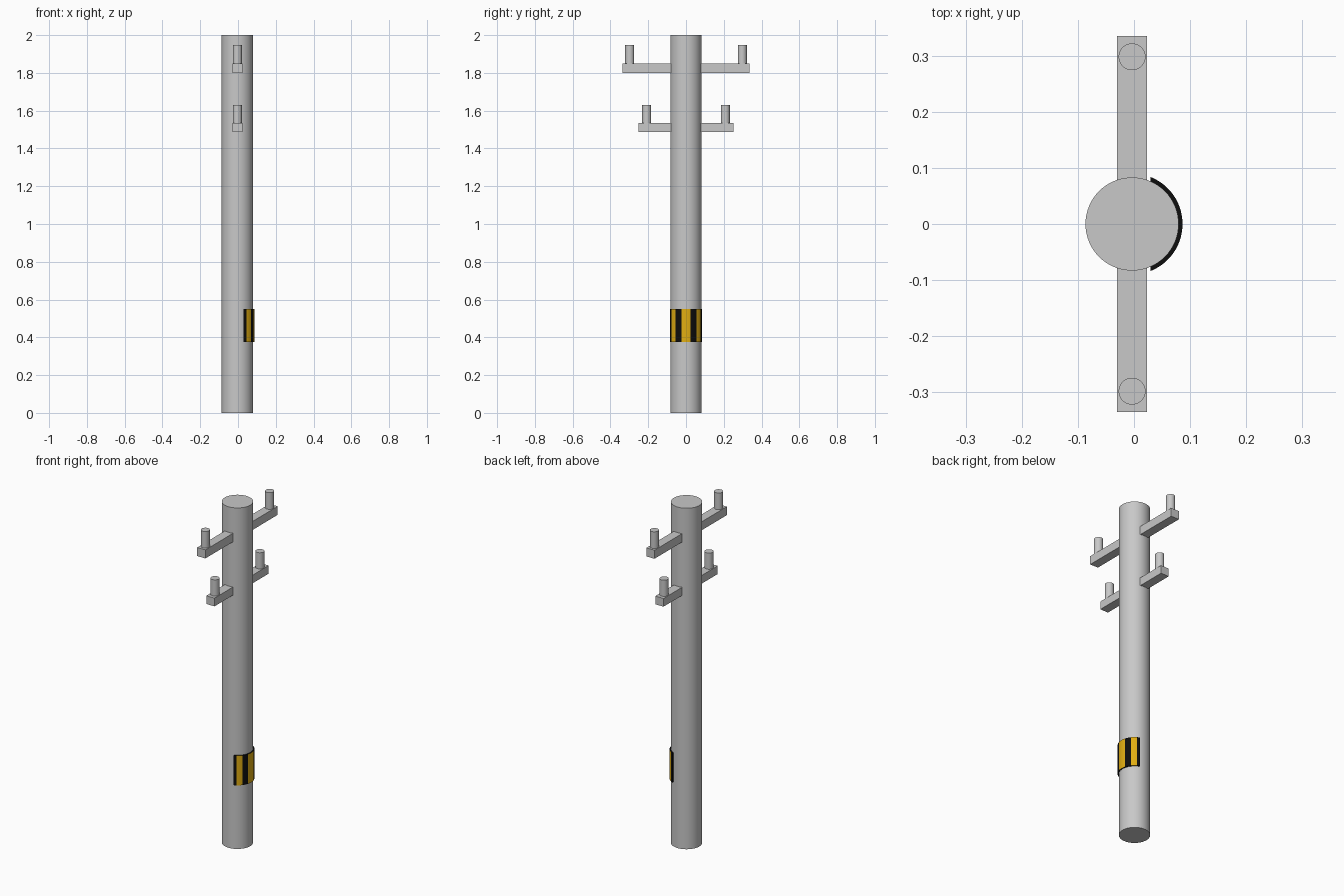
import bpy
import bmesh
from math import radians, cos, sin, acos, degrees
from mathutils import Matrix

cube = bpy.data.objects.get("Cube")
if cube:
    bpy.data.objects.remove(cube, do_unlink=True)


def make_material(name, colour):
    mat = bpy.data.materials.new(name)
    mat.use_nodes = True
    mat.diffuse_color = colour
    mat.node_tree.nodes["Principled BSDF"].inputs["Base Color"].default_value = colour
    return mat


grey = make_material("concrete grey", (0.58, 0.58, 0.58, 1))
black = make_material("warning black", (0.004, 0.004, 0.004, 1))
yellow = make_material("warning yellow", (0.75, 0.42, 0.006, 1))

AXIS_X = -0.0035
POLE_R = 0.083


def finish(bm, name, mats, smooth=True):
    bmesh.ops.recalc_face_normals(bm, faces=bm.faces)
    mesh = bpy.data.meshes.new(name)
    bm.to_mesh(mesh)
    bm.free()
    for mat in mats:
        mesh.materials.append(mat)
    obj = bpy.data.objects.new(name, mesh)
    bpy.context.collection.objects.link(obj)
    if smooth:
        bpy.ops.object.select_all(action='DESELECT')
        obj.select_set(True)
        bpy.context.view_layer.objects.active = obj
        bpy.ops.object.shade_smooth_by_angle(angle=radians(35))
    return obj


def cylinder(name, radius, y, z0, z1, sides):
    bm = bmesh.new()
    bmesh.ops.create_cone(bm, cap_ends=True, segments=sides, radius1=radius,
                          radius2=radius, depth=z1 - z0,
                          matrix=Matrix.Translation((AXIS_X, y, (z0 + z1) / 2)))
    return finish(bm, name, [grey])


def box(name, size, centre):
    bm = bmesh.new()
    bmesh.ops.create_cube(bm, size=1,
                          matrix=Matrix.Translation(centre) @ Matrix.Diagonal((*size, 1)))
    return finish(bm, name, [grey], smooth=False)


# Pole
cylinder("pole", POLE_R, 0, 0, 2, 64)

# Crossarms with an upright insulator peg near each end
for level, half, z0, z1, peg_y, peg_top in (
        ("upper", 0.335, 1.80, 1.85, 0.298, 1.948),
        ("lower", 0.251, 1.487, 1.535, 0.208, 1.63)):
    box(level + "_crossarm", (0.053, 2 * half, z1 - z0), (AXIS_X, 0, (z0 + z1) / 2))
    for side, sign in (("front", -1), ("back", 1)):
        cylinder(f"{level}_{side}_peg", 0.024, sign * peg_y, z1 - 0.005, peg_top, 32)

# Curved warning plate, ends cut square, striped on its outer face
OUTER, INNER, END_X = 0.09, 0.0825, 0.0325
end_out = degrees(acos(END_X / OUTER))
end_in = degrees(acos(END_X / INNER))
half_bounds = [15.5, 37.5, 58, end_out]
bounds = [-a for a in reversed(half_bounds)] + half_bounds

angles, stripes = [bounds[0]], []
for i, (a, b) in enumerate(zip(bounds, bounds[1:])):
    steps = max(3, round((b - a) / 4))
    angles += [a + (b - a) * k / steps for k in range(1, steps + 1)]
    stripes += [i % 2] * steps

bm = bmesh.new()
sections = []
for a in angles:
    inner_a = a * end_in / end_out
    sections.append([
        bm.verts.new((AXIS_X + r * cos(radians(t)), r * sin(radians(t)), z))
        for r, t, z in ((OUTER, a, 0.376), (OUTER, a, 0.55),
                        (INNER, inner_a, 0.55), (INNER, inner_a, 0.376))])
for s, t, stripe in zip(sections, sections[1:], stripes):
    for k in range(4):
        n = (k + 1) % 4
        face = bm.faces.new((s[k], t[k], t[n], s[n]))
        face.material_index = stripe if k == 0 else 0
bm.faces.new(sections[0])
bm.faces.new(sections[-1])
finish(bm, "warning_plate", [black, yellow])
